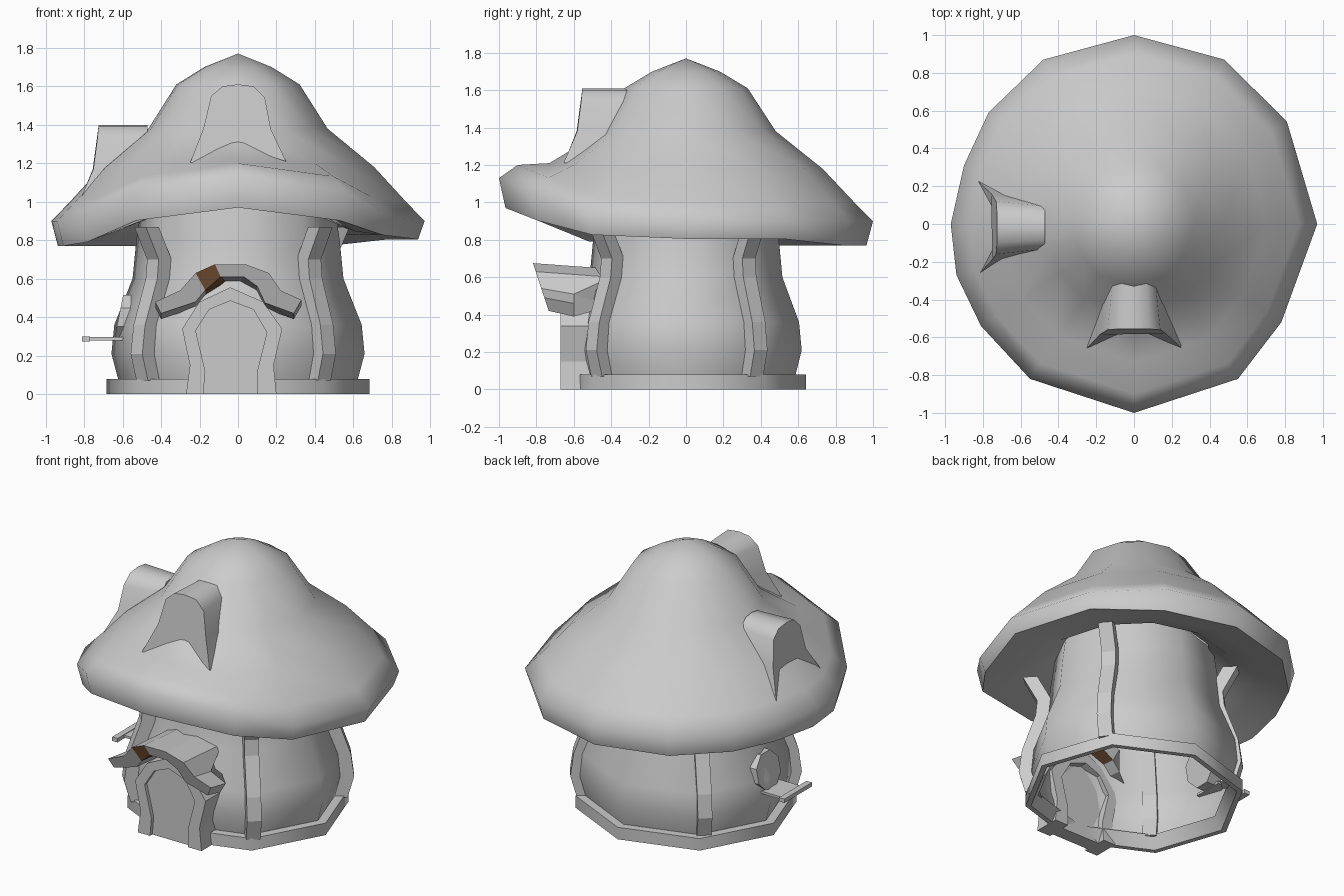
import bpy, bmesh
from math import sin, cos, pi, radians, hypot
from mathutils import Matrix, Vector

cube = bpy.data.objects.get("Cube")
if cube:
    bpy.data.objects.remove(cube, do_unlink=True)


def material(name, color):
    m = bpy.data.materials.new(name)
    m.use_nodes = True
    m.diffuse_color = (*color, 1)
    m.node_tree.nodes["Principled BSDF"].inputs["Base Color"].default_value = (*color, 1)
    return m


grey = material("plain grey", (0.6, 0.6, 0.6))
brown = material("dark brown", (0.2, 0.09, 0.04))


def loft(name, rings, caps=True, loop=False, angle=None, xform=None):
    """Join equal-length closed rings of points into one mesh object."""
    bm = bmesh.new()
    rows = [[bm.verts.new(p) for p in ring] for ring in rings]
    n = len(rows[0])
    pairs = list(zip(rows, rows[1:])) + ([(rows[-1], rows[0])] if loop else [])
    for a, b in pairs:
        for i in range(n):
            j = (i + 1) % n
            bm.faces.new((a[i], a[j], b[j], b[i]))
    if caps and not loop:
        bm.faces.new(rows[0])
        bm.faces.new(rows[-1])
    bmesh.ops.remove_doubles(bm, verts=bm.verts, dist=0.0005)
    bmesh.ops.recalc_face_normals(bm, faces=bm.faces)
    if xform:
        bmesh.ops.transform(bm, matrix=xform, verts=bm.verts)
    mesh = bpy.data.meshes.new(name)
    bm.to_mesh(mesh)
    bm.free()
    mesh.materials.append(grey)
    ob = bpy.data.objects.new(name, mesh)
    bpy.context.collection.objects.link(ob)
    if angle:
        bpy.ops.object.select_all(action='DESELECT')
        ob.select_set(True)
        bpy.context.view_layer.objects.active = ob
        bpy.ops.object.shade_smooth_by_angle(angle=radians(angle))
    return ob


def octagon(r, z):
    turns = [k * pi / 4 - 0.08 for k in range(8)]
    return [(r * cos(a), 0.94 * r * sin(a), z) for a in turns]


def box(name, x0, x1, y0, y1, z0, z1):
    return loft(name, [[(x0, y0, z), (x1, y0, z), (x1, y1, z), (x0, y1, z)]
                       for z in (z0, z1)])


# Bulging wall, open below
wall = [(0.62, 0.06), (0.66, 0.21), (0.645, 0.36), (0.55, 0.6), (0.53, 0.8), (0.5, 1.0)]
loft("wall", [octagon(r, z) for r, z in wall], caps=False, angle=50)

# Octagonal base ring
loft("base_ring", [octagon(r, z) for r, z in
                   [(0.685, 0), (0.685, 0.08), (0.6, 0.08), (0.65, 0)]], loop=True, angle=50)

# Wavy columns that follow the wall
post = [(0.65, 0.07), (0.69, 0.21), (0.67, 0.36), (0.585, 0.6), (0.575, 0.7), (0.665, 0.87)]
for name, a, shift in (("front_left", 312, 0), ("front_right", 222, 0),
                       ("back_left", 36, 0), ("back_right", 134, -0.04)):
    rings = [[(r + d + shift, w, z) for d, w in ((-0.07, -0.045), (0.02, -0.045),
                                                 (0.02, 0.045), (-0.07, 0.045))]
             for r, z in post]
    loft(name + "_column", rings,
         xform=Matrix.Scale(0.96, 4, Vector((0, 1, 0))) @ Matrix.Rotation(radians(a), 4, 'Z'))

# Cap: irregular rim outline, brim lifted over the door
rim = [(0.97, 0), (0.81, 0.54), (0.48, 0.87), (0, 1), (-0.48, 0.87), (-0.77, 0.59),
       (-0.9, 0.31), (-0.97, 0), (-0.94, -0.27), (-0.81, -0.54), (-0.55, -0.82),
       (0, -1), (0.55, -0.82), (0.78, -0.52)]
# rows: share of rim radius, height, lift at the front
rows = [(0, 1.77, 0), (0.18, 1.70, 0), (0.33, 1.61, 0), (0.48, 1.38, -0.02),
        (0.73, 1.18, 0.03), (0.9, 1.0, 0.2), (1, 0.9, 0.23), (0.965, 0.77, 0.2),
        (0.78, 0.83, 0.15), (0.6, 0.89, 0.12), (0.48, 0.98, 0.05)]
cap = []
for f, z, up in rows:
    ring = []
    for x, y in rim:
        lift = max(0, (-y / hypot(x, y) - 0.5) / 0.5)
        right = 0.035 if x > 0.7 and f == 0.965 else 0
        ring.append((f * x, f * y, z + up * lift + right))
    cap.append(ring)
loft("mushroom_cap", cap, caps=False, angle=74)

# Dormers: flared arch pushed back into the cap
arch = [(-0.25, 1.2), (-0.18, 1.38), (-0.14, 1.55), (-0.08, 1.6), (0, 1.61), (0.08, 1.6),
        (0.14, 1.54), (0.17, 1.38), (0.25, 1.21), (0, 1.29)]


def dormer(name, xform):
    front = [(x, -0.555 - 0.1 * min(1, abs(x) / 0.25) ** 2 * (1.61 - z) / 0.4, z)
             for x, z in arch]
    back = [(x * 0.8, -0.3, z) for x, z in arch]
    loft(name, [front, back], angle=50, xform=xform)


dormer("front_dormer", Matrix.Identity(4))
dormer("side_dormer", Matrix.Translation((-0.17, -0.02, -0.21)) @ Matrix.Rotation(-pi / 2, 4, 'Z'))

# Door frame and door
outer = [(-0.27, 0), (-0.25, 0.15), (-0.29, 0.34), (-0.2, 0.48), (-0.04, 0.555),
         (0.13, 0.48), (0.23, 0.34), (0.185, 0.15), (0.2, 0)]
inner = [(-0.18, 0), (-0.17, 0.12), (-0.22, 0.33), (-0.15, 0.44), (-0.04, 0.485),
         (0.08, 0.44), (0.15, 0.32), (0.1, 0.12), (0.1, 0)]
loft("door_frame", [[(ox, -0.67, oz), (ix, -0.67, iz), (ix, -0.5, iz), (ox, -0.5, oz)]
                    for (ox, oz), (ix, iz) in zip(outer, inner)])
loft("door", [[(x, y, z) for x, z in inner] for y in (-0.645, -0.55)])

# Bent awning over the door, reaching through the wall
top = [(-0.43, 0.48), (-0.3, 0.54), (-0.22, 0.63), (-0.12, 0.675), (0.04, 0.675),
       (0.16, 0.63), (0.22, 0.54), (0.33, 0.49)]
low = [(-0.4, 0.42), (-0.22, 0.48), (-0.17, 0.54), (-0.09, 0.61), (0.03, 0.61),
       (0.1, 0.56), (0.14, 0.475), (0.29, 0.42)]


def front_y(z):
    return -0.82 + (0.68 - z) * 0.33


def back_y(x):
    """The ends stop at the wall; the middle runs inside."""
    return -0.6 if x > 0.2 else -0.52 if x < -0.25 else -0.4


def back_x(x):
    return x * 0.5 - 0.01 if abs(x) < 0.1 else x


awning = loft("awning", [[(ax, front_y(az), az), (bx, front_y(bz), bz),
                          (back_x(bx), back_y(bx), bz - 0.03),
                          (ax, back_y(ax), az - 0.03)]
                         for (ax, az), (bx, bz) in zip(top, low)])
# Brown underside on the left slope of the awning
awning.data.materials.append(brown)
for face in awning.data.polygons:
    if face.normal.z < -0.3 and -0.18 < face.center.x < -0.06:
        face.material_index = 1

# Round side window, leaning with the wall
disc = [(0.015 + 0.125 * cos(a), 0.125 * sin(a))
        for a in (k * pi / 4 + pi / 8 for k in range(8))]
loft("round_window", [[(x + 0.2 * w, y, 0.4 + w) for y, w in disc] for x in (-0.5, -0.62)])

# Window sill and the rail along its outer edge
box("window_sill", -0.78, -0.58, -0.1, 0.1, 0.28, 0.296)
box("sill_rail", -0.81, -0.77, -0.17, 0.12, 0.274, 0.3)
